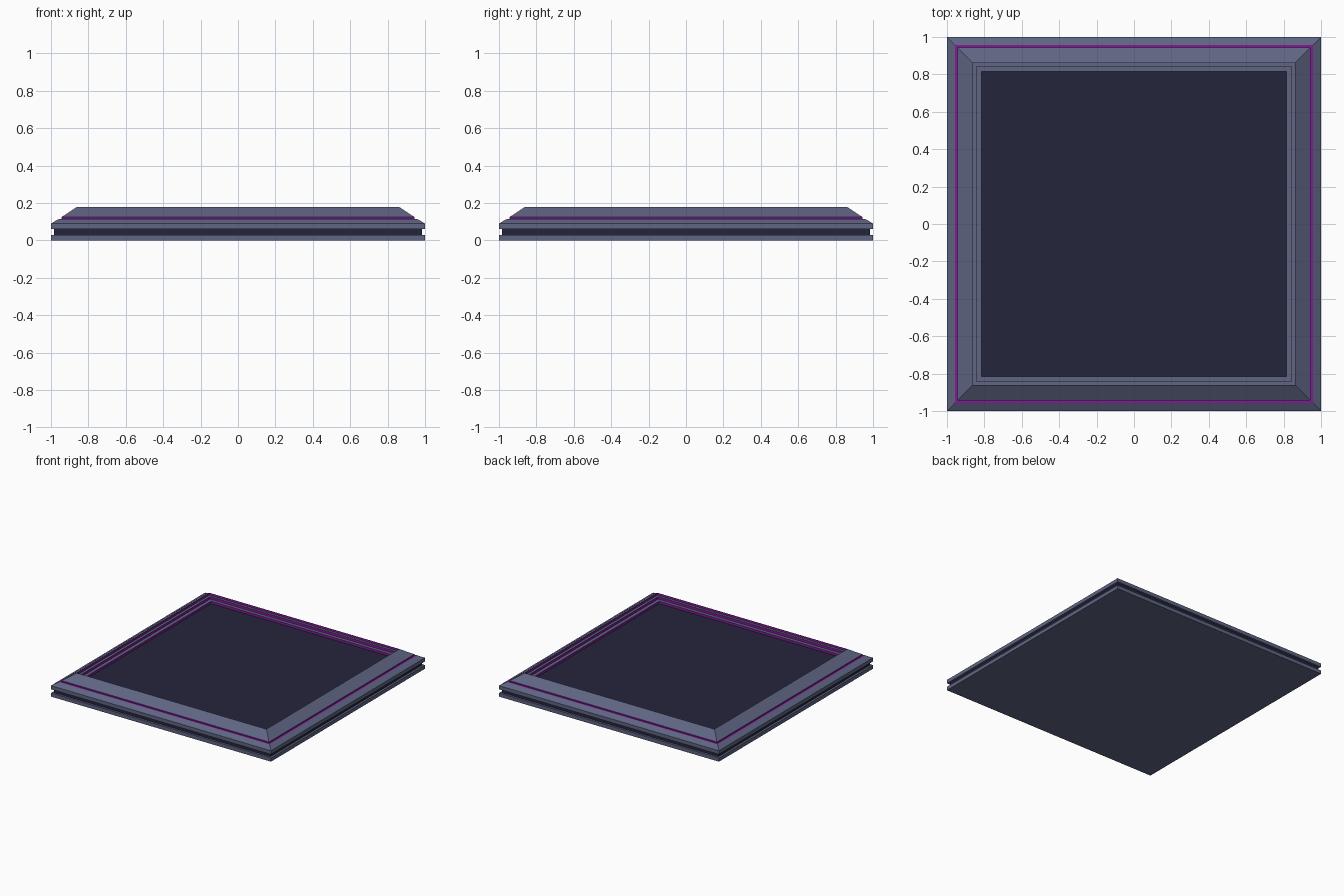
import bpy
import bmesh

cube = bpy.data.objects.get("Cube")
if cube:
    bpy.data.objects.remove(cube, do_unlink=True)


def material(name, rgb):
    m = bpy.data.materials.new(name)
    m.use_nodes = True
    colour = (*rgb, 1)
    m.diffuse_color = colour
    m.node_tree.nodes["Principled BSDF"].inputs["Base Color"].default_value = colour
    return m


slate = material("slate blue", (0.115, 0.13, 0.225))
navy = material("dark navy", (0.018, 0.018, 0.046))
purple = material("glow purple", (0.22, 0.01, 0.30))


def stack(name, profile, mats, bottom=None, top=None):
    """Square rings through (half width, height); mats gives one slot per band."""
    bm = bmesh.new()
    used = list(dict.fromkeys(mats + [m for m in (bottom, top) if m]))
    rings = [[bm.verts.new((sx * r, sy * r, z))
              for sx, sy in ((-1, -1), (1, -1), (1, 1), (-1, 1))]
             for r, z in profile]
    for lower, upper, mat in zip(rings, rings[1:], mats):
        for i in range(4):
            j = (i + 1) % 4
            face = bm.faces.new((lower[i], lower[j], upper[j], upper[i]))
            face.material_index = used.index(mat)
    if bottom:
        bm.faces.new(rings[0][::-1]).material_index = used.index(bottom)
    if top:
        bm.faces.new(rings[-1]).material_index = used.index(top)
    mesh = bpy.data.meshes.new(name)
    bm.to_mesh(mesh)
    bm.free()
    for m in used:
        mesh.materials.append(m)
    obj = bpy.data.objects.new(name, mesh)
    bpy.context.collection.objects.link(obj)
    return obj


# Bottom slab
stack("base_plate", [(1, 0), (1, 0.03)], [slate], slate, slate)

# Recessed dark band between the two slabs
stack("recessed_band", [(0.983, 0.03), (0.983, 0.06)], [navy])

# Upper slab with sloped shoulder and purple seam ledge
stack("upper_plate",
      [(0.983, 0.06), (1, 0.06), (1, 0.09), (0.957, 0.115), (0.943, 0.115)],
      [slate, slate, slate, purple])

# Sloped rim, stepping down inside to the dark panel
stack("stepped_rim",
      [(0.943, 0.115), (0.943, 0.125), (0.862, 0.178),
       (0.862, 0.160), (0.842, 0.160), (0.842, 0.140),
       (0.815, 0.140), (0.815, 0.120)],
      [purple, slate, purple, slate, purple, slate, purple])

# Sunken centre panel
stack("centre_panel", [(0.815, 0.115), (0.815, 0.120)], [navy], None, navy)
